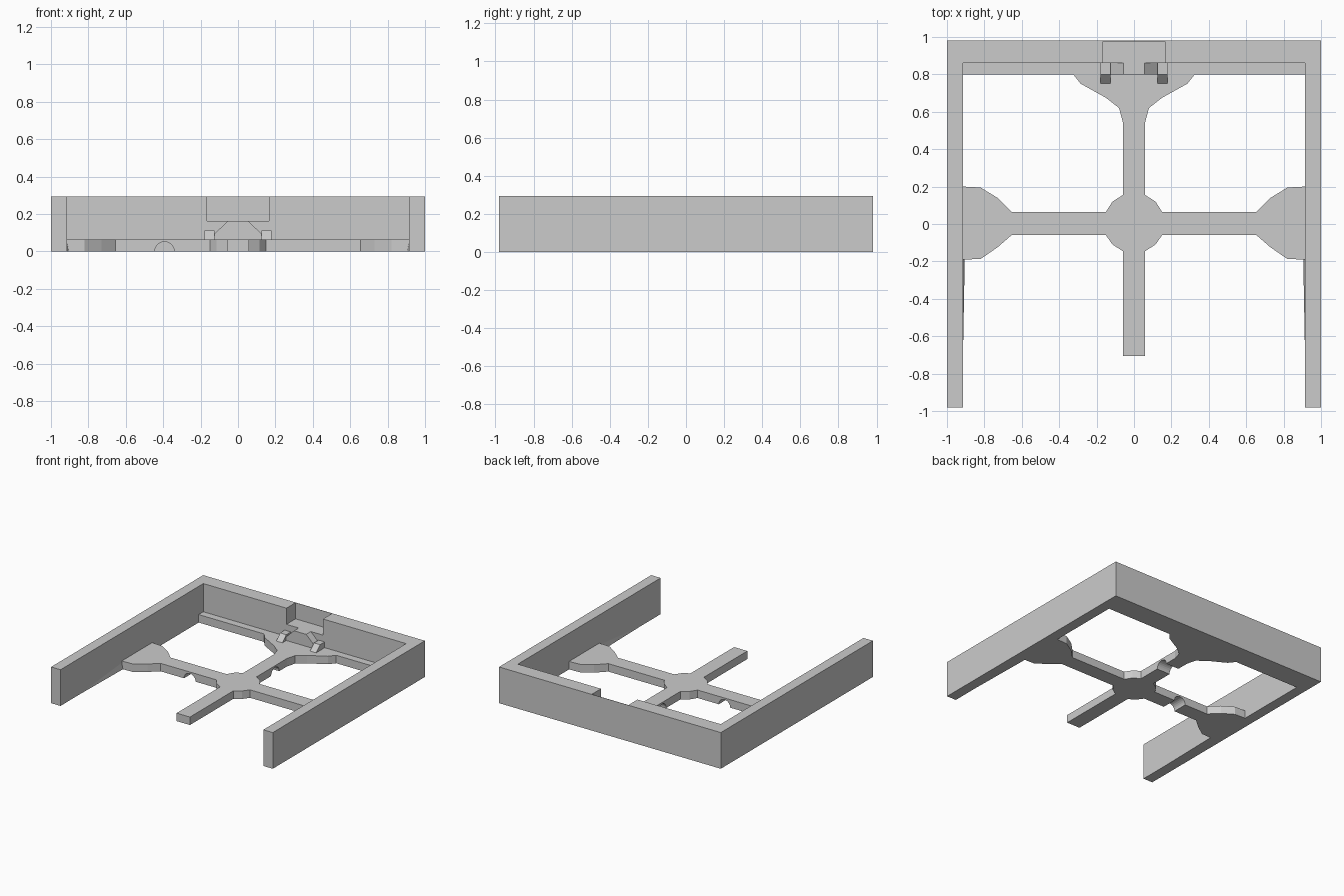
import bpy, bmesh
from mathutils import Vector

if "Cube" in bpy.data.objects:
    bpy.data.objects.remove(bpy.data.objects["Cube"])

TOP = 0.295      # wall height
BAR = 0.065      # thickness of the floor bars


def extrude(name, pts, offset):
    """Solid made from a planar outline of 3D points pushed along offset."""
    bm = bmesh.new()
    face = bm.faces.new([bm.verts.new(p) for p in pts])
    res = bmesh.ops.extrude_face_region(bm, geom=[face])
    verts = [g for g in res["geom"] if isinstance(g, bmesh.types.BMVert)]
    bmesh.ops.translate(bm, verts=verts, vec=Vector(offset))
    bmesh.ops.recalc_face_normals(bm, faces=bm.faces)
    me = bpy.data.meshes.new(name)
    bm.to_mesh(me)
    bm.free()
    ob = bpy.data.objects.new(name, me)
    bpy.context.collection.objects.link(ob)
    return ob


def box(name, x0, x1, y0, y1, z0, z1):
    return extrude(name, [(x0, y0, z0), (x1, y0, z0), (x1, y1, z0), (x0, y1, z0)],
                   (0, 0, z1 - z0))


def mirrored(half):
    """Close a right-half outline by mirroring it across x = 0."""
    return half + [(-x, y) for x, y in reversed(half) if x > 0]


def cut(ob, cutter):
    mod = ob.modifiers.new("cut", "BOOLEAN")
    mod.operation = "DIFFERENCE"
    mod.solver = "EXACT"
    mod.object = cutter
    cutter.hide_render = True
    bpy.context.view_layer.objects.active = ob
    bpy.ops.object.modifier_apply(modifier=mod.name)
    bpy.data.objects.remove(cutter)


def groove(axis, pos, lo, hi):
    """Round cutter lying on z = 0 along the given axis."""
    rot = (1.5707963, 0, 0) if axis == "y" else (0, 1.5707963, 0)
    mid = (lo + hi) / 2
    loc = (pos, mid, 0) if axis == "y" else (mid, pos, 0)
    bpy.ops.mesh.primitive_cylinder_add(vertices=24, radius=0.052, depth=hi - lo,
                                        location=loc, rotation=rot)
    return bpy.context.object


# U-shaped wall with a notch that leaves a thin outer skin
u = mirrored([(0.915, 0.86), (0.915, -0.98), (1, -0.98), (1, 0.98)])
wall = extrude("wall_frame", [(x, y, 0) for x, y in u], (0, 0, TOP))
cut(wall, box("notch_cutter", -0.165, 0.165, 0.8, 0.977, 0.163, 0.4))

# Ledge along the inside of the back wall
box("back_ledge", -0.915, 0.915, 0.80, 0.86, 0, BAR)

# Cross-shaped floor brace with flared ends and hub
half = [(0, 0.8), (0.325, 0.8), (0.285, 0.75), (0.15, 0.675), (0.08, 0.62),
        (0.06, 0.545), (0.06, 0.155), (0.115, 0.12), (0.15, 0.065),
        (0.655, 0.065), (0.73, 0.14), (0.82, 0.195), (0.915, 0.2),
        (0.915, -0.19), (0.82, -0.187), (0.73, -0.125), (0.655, -0.06),
        (0.15, -0.06), (0.115, -0.11), (0.06, -0.145), (0.06, -0.705), (0, -0.705)]
brace = extrude("floor_brace", [(x, y, 0) for x, y in mirrored(half)], (0, 0, BAR))
cut(brace, groove("y", -0.393, -0.2, 0.2))
cut(brace, groove("x", 0.393, -0.2, 0.2))

# Sloped step under the notch
step = mirrored([(0.125, BAR), (0.125, 0.095), (0.055, 0.163)])
extrude("notch_step", [(x, 0.80, z) for x, z in step], (0, 0.06, 0))

for side, s in (("left", -1), ("right", 1)):
    # Ramped stop beside the step
    ramp = [(0.75, BAR), (0.80, 0.112), (0.86, 0.112), (0.86, BAR)]
    extrude(side + "_stop", [(s * 0.125, y, z) for y, z in ramp], (s * 0.055, 0, 0))
    # Slim tapering fillet at the foot of the side wall
    bm = bmesh.new()
    a, b, c, d = [bm.verts.new(p) for p in (
        (s * 0.917, -0.19, 0), (s * 0.905, -0.19, 0),
        (s * 0.917, -0.19, 0.06), (s * 0.917, -0.84, 0))]
    for f in ((a, b, c), (a, b, d), (b, c, d), (a, c, d)):
        bm.faces.new(f)
    bmesh.ops.recalc_face_normals(bm, faces=bm.faces)
    me = bpy.data.meshes.new(side + "_wall_fillet")
    bm.to_mesh(me)
    bm.free()
    bpy.context.collection.objects.link(bpy.data.objects.new(me.name, me))
